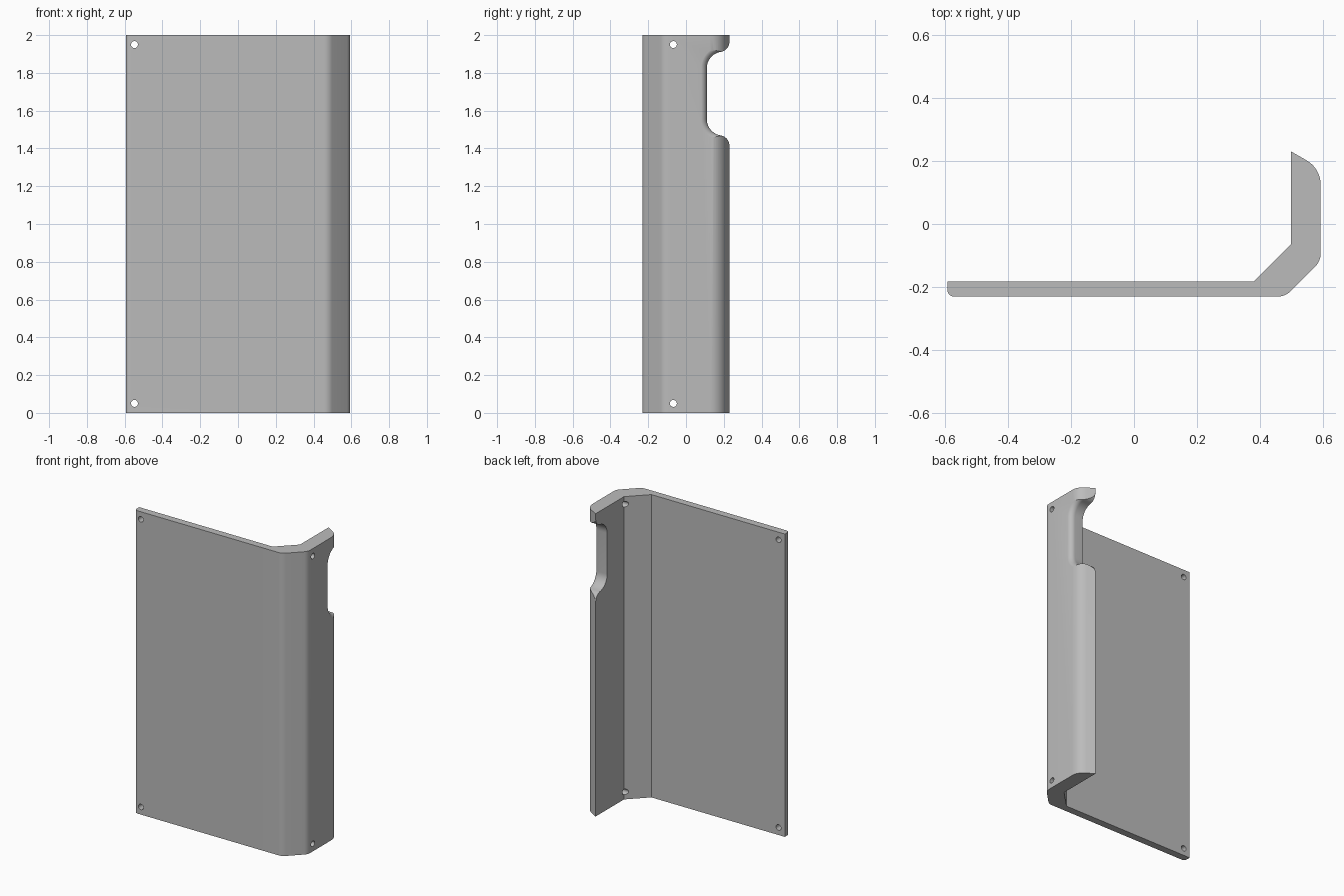
import bpy, bmesh, math
from mathutils import Vector, Matrix

old = bpy.data.objects.get("Cube")
if old:
    bpy.data.objects.remove(old, do_unlink=True)

grey = bpy.data.materials.new("plain_grey")
grey.use_nodes = True
COLOUR = (0.5, 0.5, 0.5, 1)
grey.diffuse_color = COLOUR
grey.node_tree.nodes["Principled BSDF"].inputs["Base Color"].default_value = COLOUR


def rounded(corners, steps=8):
    """Outline from (x, y, radius) corners, each filleted by its radius."""
    out = []
    for i, (x, y, r) in enumerate(corners):
        p = Vector((x, y))
        if not r:
            out.append(p)
            continue
        a = (Vector(corners[i - 1][:2]) - p).normalized()
        b = (Vector(corners[(i + 1) % len(corners)][:2]) - p).normalized()
        half = a.angle(b) / 2
        centre = p + (a + b).normalized() * r / math.sin(half)
        start = p + a * r / math.tan(half) - centre
        sweep = math.pi - 2 * half
        if start.x * b.y - start.y * b.x < 0:
            sweep = -sweep
        for k in range(steps + 1):
            out.append(centre + Matrix.Rotation(sweep * k / steps, 2) @ start)
    return out


def loft(name, rings):
    """Solid through a list of matching rings, closed at both ends."""
    bm = bmesh.new()
    rows = [[bm.verts.new(p) for p in ring] for ring in rings]
    for r0, r1 in zip(rows, rows[1:]):
        for j in range(len(r0)):
            k = (j + 1) % len(r0)
            bm.faces.new((r0[j], r0[k], r1[k], r1[j]))
    bm.faces.new(rows[0])
    bm.faces.new(rows[-1])
    bmesh.ops.recalc_face_normals(bm, faces=bm.faces)
    mesh = bpy.data.meshes.new(name)
    bm.to_mesh(mesh)
    bm.free()
    obj = bpy.data.objects.new(name, mesh)
    mesh.materials.append(grey)
    bpy.context.collection.objects.link(obj)
    return obj


def cut(target, cutter):
    """Subtract the cutter and remove it."""
    mod = target.modifiers.new("cut", 'BOOLEAN')
    mod.operation, mod.solver, mod.object = 'DIFFERENCE', 'EXACT', cutter
    cutter.hide_render = True
    bpy.context.view_layer.objects.active = target
    bpy.ops.object.modifier_apply(modifier=mod.name)
    bpy.data.objects.remove(cutter, do_unlink=True)


# Bent panel: one cross-section extruded over the full height
SIDE, DEPTH = 0.594, 0.231
section = rounded([
    (-SIDE, -0.183, 0), (-SIDE, -DEPTH, 0.022), (0.481, -DEPTH, 0.06),
    (SIDE, -0.118, 0.06), (SIDE, 0.177, 0.09), (0.499, DEPTH, 0),
    (0.499, -0.065, 0), (0.381, -0.183, 0)])
panel = loft("door_panel", [[(p.x, p.y, z) for p in section] for z in (0, 2)])

# Handle notch: S-curved ends, flaring outwards to round its outer edge
MID_Z, FLARE = 1.69, 0.035
INNER, LIP = Vector((0.197, 0.135)), Vector((0.175, 0.275))
reach = (LIP - INNER).length
R_IN = 0.087
R_LIP = reach - R_IN
meet = math.atan2(LIP.y - INNER.y, LIP.x - INNER.x)


def notch_ring(x, grow):
    half = [Vector((0.4, LIP.y))]
    for centre, r, a0, a1 in ((LIP, R_LIP - grow, math.tau, meet + math.pi),
                              (INNER, R_IN + grow, meet, math.pi)):
        for k in range(13):
            a = a0 + (a1 - a0) * k / 12
            half.append(centre + Vector((math.cos(a), math.sin(a))) * r)
    # the two arcs share their meeting point
    del half[14]
    upper = [(x, p.x, MID_Z + p.y) for p in half]
    lower = [(x, p.x, MID_Z - p.y) for p in reversed(half)]
    return upper + lower


rings = [notch_ring(0.4, 0)]
for k in range(9):
    a = math.pi / 2 * k / 8 * 0.95
    rings.append(notch_ring(SIDE - FLARE + (FLARE + 0.0005) * math.sin(a) / math.sin(math.pi / 2 * 0.95),
                            FLARE * (1 - math.cos(a))))
rings.append(notch_ring(0.7, FLARE))
cut(panel, loft("notch_cutter", rings))

# Screw holes near the top and bottom of both walls
HOLE = 0.0185
ANGLES = [math.tau * k / 24 for k in range(24)]
for z in (0.05, 1.95):
    circle = [(HOLE * math.cos(a), z + HOLE * math.sin(a)) for a in ANGLES]
    cut(panel, loft("front_hole", [[(-0.548 + u, y, v) for u, v in circle] for y in (-0.3, -0.1)]))
    cut(panel, loft("side_hole", [[(x, -0.067 + u, v) for u, v in circle] for x in (0.4, 0.7)]))

bpy.ops.object.select_all(action='DESELECT')
panel.select_set(True)
bpy.context.view_layer.objects.active = panel
bpy.ops.object.shade_smooth_by_angle(angle=math.radians(25))
